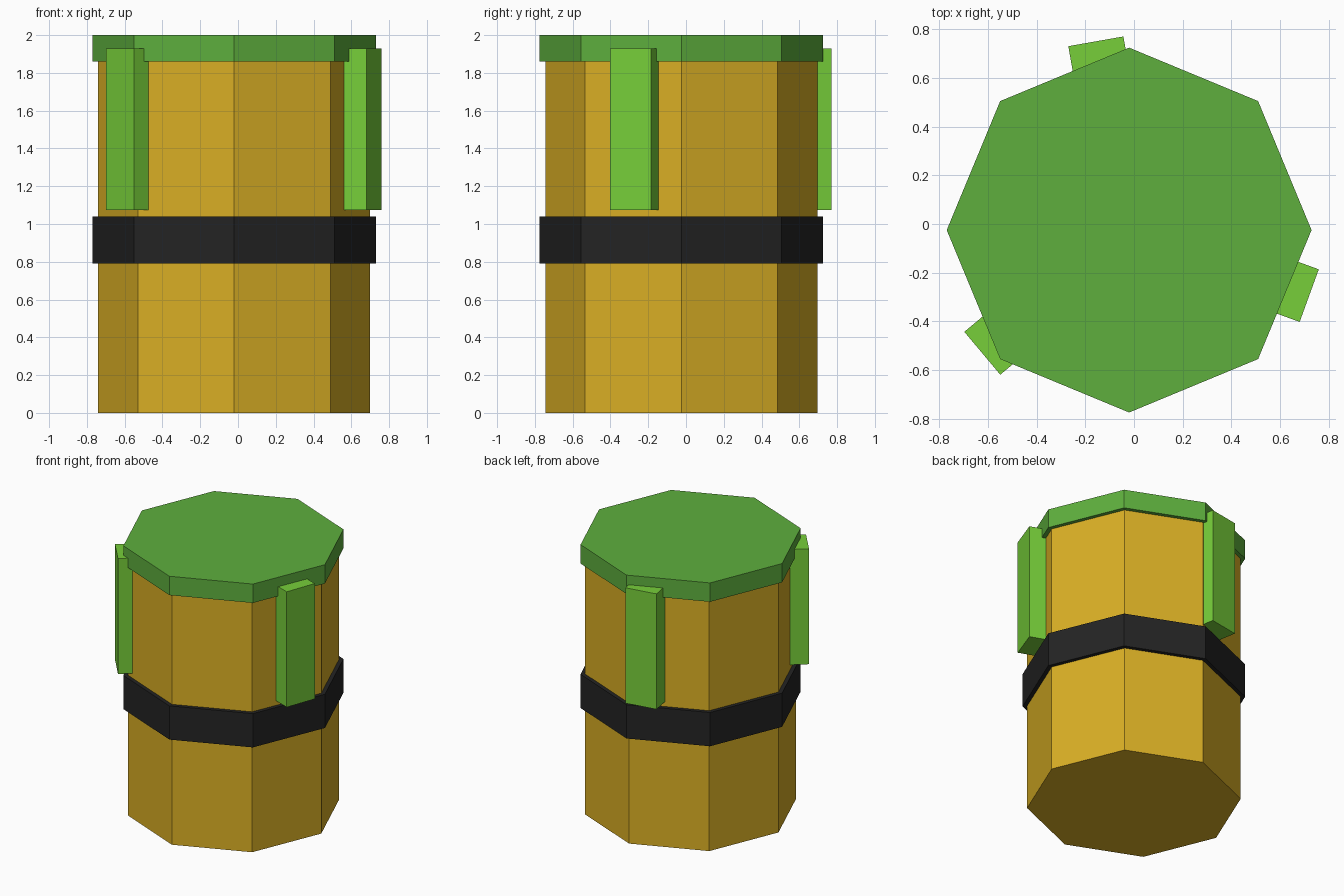
import bpy
import math
from mathutils import Matrix, Vector

cube = bpy.data.objects.get("Cube")
if cube:
    bpy.data.objects.remove(cube, do_unlink=True)

AXIS = Vector((-0.02, -0.025, 0))


def make_material(name, rgb):
    mat = bpy.data.materials.new(name)
    mat.use_nodes = True
    mat.diffuse_color = (*rgb, 1)
    mat.node_tree.nodes["Principled BSDF"].inputs["Base Color"].default_value = (*rgb, 1)
    return mat


gold = make_material("gold", (0.70, 0.43, 0.018))
leaf_green = make_material("leaf_green", (0.112, 0.43, 0.047))
bright_green = make_material("bright_green", (0.184, 0.62, 0.042))
black = make_material("black", (0.017, 0.017, 0.017))


def octagon(name, radius, bottom, top, mat):
    bpy.ops.mesh.primitive_cylinder_add(
        vertices=8, radius=radius, depth=top - bottom,
        location=AXIS + Vector((0, 0, (bottom + top) / 2)))
    obj = bpy.context.object
    obj.name = name
    obj.data.materials.append(mat)


def strip(name, degrees, outer=0.788, depth=0.18, width=0.23, bottom=1.075, top=1.93):
    # Upright block sunk into the side of the body
    bpy.ops.mesh.primitive_cube_add(size=1)
    obj = bpy.context.object
    obj.name = name
    turn = Matrix.Rotation(math.radians(degrees), 4, "Z")
    offset = Matrix.Translation((outer - depth / 2, 0, (bottom + top) / 2))
    scale = Matrix.Diagonal((depth, width, top - bottom, 1))
    obj.data.transform(Matrix.Translation(AXIS) @ turn @ offset @ scale)
    obj.data.materials.append(mat_strip)


mat_strip = bright_green

# Barrel, middle band and lid
octagon("body", 0.72, 0, 1.9, gold)
octagon("band", 0.75, 0.79, 1.04, black)
octagon("lid", 0.75, 1.86, 2.0, leaf_green)

# Three strips evenly spaced around the upper half
for name, degrees in (("back_strip", 100), ("right_strip", 220), ("left_strip", 340)):
    strip(name, degrees)
